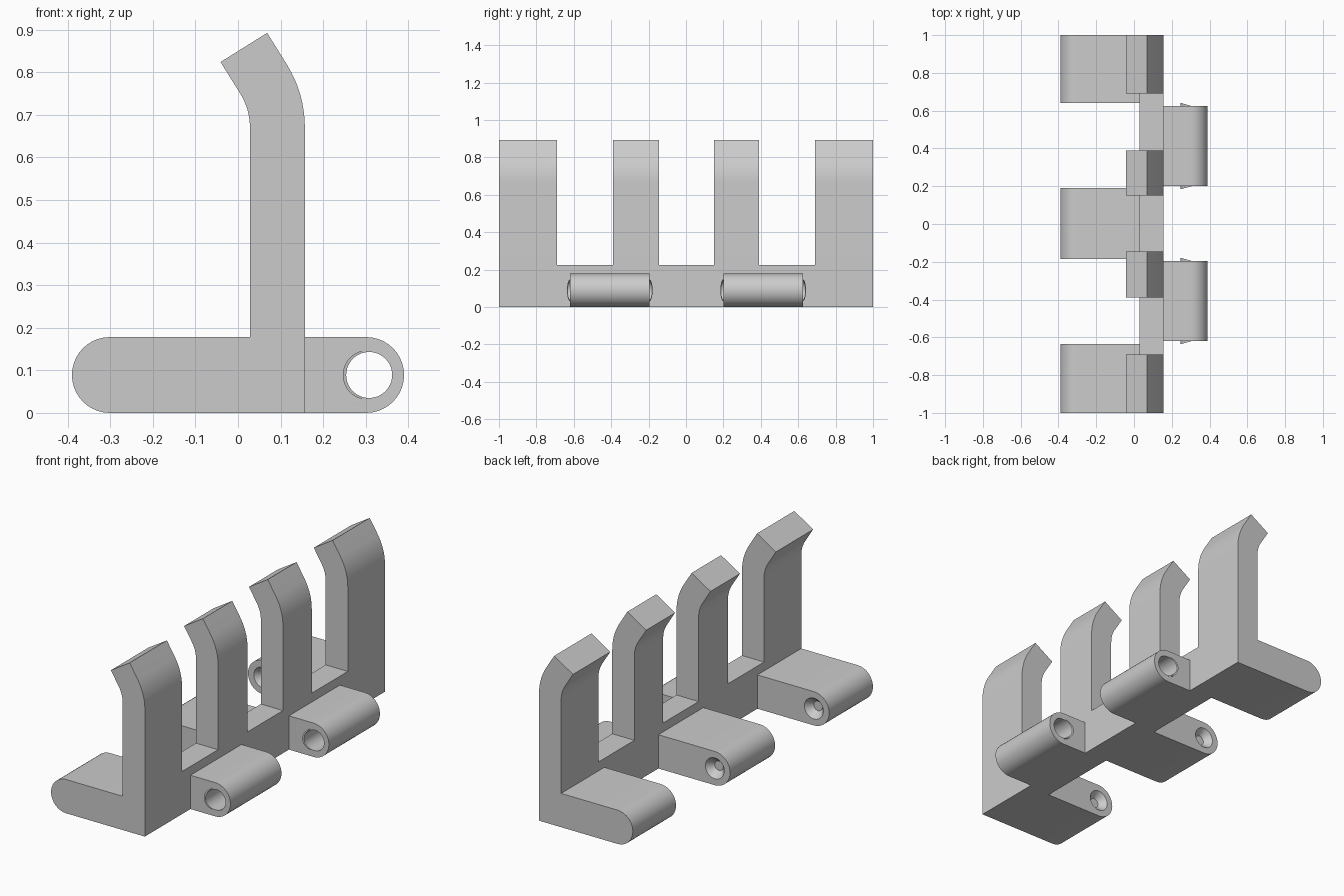
import bpy, bmesh
from math import sin, cos, pi, radians

if "Cube" in bpy.data.objects:
    bpy.data.objects.remove(bpy.data.objects["Cube"])

Z_PIN = 0.089          # hinge axis height and knuckle radius
X_IN, X_OUT = 0.028, 0.157   # wall faces


def loft(name, a, b):
    """Solid between two matching rings of points."""
    bm = bmesh.new()
    ra = [bm.verts.new(p) for p in a]
    rb = [bm.verts.new(p) for p in b]
    n = len(a)
    bm.faces.new(ra)
    bm.faces.new(rb[::-1])
    for i in range(n):
        j = (i + 1) % n
        bm.faces.new((ra[j], ra[i], rb[i], rb[j]))
    bmesh.ops.recalc_face_normals(bm, faces=bm.faces)
    me = bpy.data.meshes.new(name)
    bm.to_mesh(me)
    bm.free()
    ob = bpy.data.objects.new(name, me)
    bpy.context.collection.objects.link(ob)
    return ob


def extrude(name, profile, y0, y1):
    return loft(name, [(x, y0, z) for x, z in profile],
                [(x, y1, z) for x, z in profile])


def rod(name, x, y0, y1, r0, r1, tilt=0.0, n=40):
    """Round rod along y; tilt slants its two ends in mirrored directions."""
    def ring(y, r, s):
        return [(x + r * cos(t), y - s * tilt * r * cos(t), Z_PIN + r * sin(t))
                for t in (2 * pi * i / n for i in range(n))]
    return loft(name, ring(y0, r0, -1), ring(y1, r1, 1))


def combine(base, tool, op):
    m = base.modifiers.new("combine", 'BOOLEAN')
    m.operation = op
    m.solver = 'EXACT'
    m.object = tool
    bpy.context.view_layer.objects.active = base
    bpy.ops.object.modifier_apply(modifier=m.name)
    bpy.data.objects.remove(tool, do_unlink=True)


# long wall
body = extrude("hinge_rack", [(X_IN, 0), (X_OUT, 0), (X_OUT, 0.225), (X_IN, 0.225)], -1, 1)

# four upright fingers with bent tips
bend, cx, cz, tip = radians(32), -0.123, 0.67, 0.087
steps = [bend * i / 8 for i in range(9)]
outer = [(cx + (X_OUT - cx) * cos(t), cz + (X_OUT - cx) * sin(t)) for t in steps]
inner = [(cx + (X_IN - cx) * cos(t), cz + (X_IN - cx) * sin(t)) for t in steps]
end = lambda p: (p[0] - tip * sin(bend), p[1] + tip * cos(bend))
finger = ([(X_IN, 0.1), (X_OUT, 0.1)] + outer + [end(outer[-1]), end(inner[-1])]
          + inner[::-1])
for y0, y1 in ((-1, -0.69), (-0.39, -0.145), (0.15, 0.39), (0.69, 1)):
    combine(body, extrude("finger", finger, y0, y1), 'UNION')


# rounded hinge knuckles
def knuckle(side, y0, y1):
    arc = [(side * (0.301 + Z_PIN * cos(t)), Z_PIN + Z_PIN * sin(t))
           for t in (-pi / 2 + pi * i / 20 for i in range(21))]
    prof = [(0.09, 0)] + arc + [(0.09, 2 * Z_PIN)]
    combine(body, extrude("knuckle", prof, y0, y1), 'UNION')


for y0, y1 in ((-1, -0.635), (-0.185, 0.19), (0.64, 1)):
    knuckle(-1, y0, y1)
for y0, y1 in ((-0.62, -0.195), (0.2, 0.625)):
    knuckle(1, y0, y1)
    # slanted lip around a through bore
    combine(body, rod("lip", 0.304, y0, y1, 0.058, 0.058, 0.28), 'UNION')
    combine(body, rod("bore", 0.308, y0 - 0.05, y1 + 0.05, 0.054, 0.054), 'DIFFERENCE')

# tapered sockets on the inner faces of the left knuckles
for y, d in ((-0.635, 1), (-0.185, -1), (0.19, 1), (0.64, -1)):
    slope = 0.03 / 0.035
    combine(body, rod("socket", -0.301, y - d * 0.035, y + d * 0.01,
                      0.025, 0.055 + 0.01 * slope), 'DIFFERENCE')

# smooth curves, crisp edges
bpy.ops.object.select_all(action='DESELECT')
body.select_set(True)
bpy.context.view_layer.objects.active = body
bpy.ops.object.shade_smooth_by_angle(angle=radians(25))
